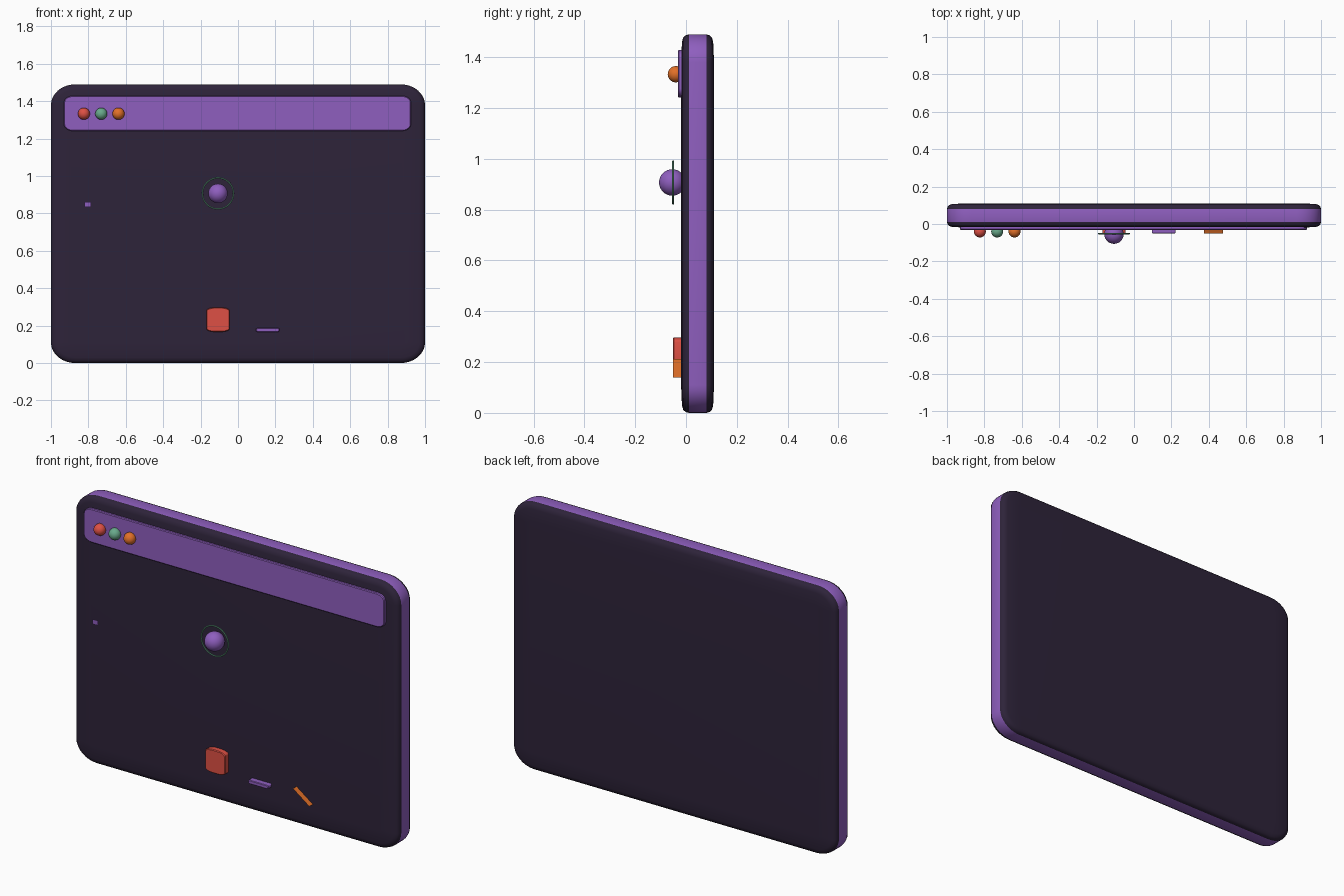
import bpy, bmesh, math

if "Cube" in bpy.data.objects:
    bpy.data.objects.remove(bpy.data.objects["Cube"])


def material(name, rgb):
    m = bpy.data.materials.new(name)
    m.diffuse_color = (*rgb, 1)
    m.use_nodes = True
    m.node_tree.nodes["Principled BSDF"].inputs["Base Color"].default_value = m.diffuse_color
    return m


DARK = material("dark", (0.027, 0.017, 0.042))
PURPLE = material("purple", (0.275, 0.114, 0.521))
RED = material("red", (0.73, 0.08, 0.058))
ORANGE = material("orange", (0.76, 0.162, 0.021))
GREEN = material("green", (0.14, 0.40, 0.26))


def smooth(ob, angle=35):
    bpy.ops.object.select_all(action='DESELECT')
    ob.select_set(True)
    bpy.context.view_layer.objects.active = ob
    bpy.ops.object.shade_smooth_by_angle(angle=math.radians(angle))


def finish(ob, name, mat):
    ob.name = ob.data.name = name
    ob.data.materials.append(mat)
    smooth(ob)
    return ob


def outline(w, h, rx, rz, seg=8):
    """Rounded rectangle with elliptical corners, in x and z."""
    pts = []
    for k, (sx, sz) in enumerate([(1, 1), (-1, 1), (-1, -1), (1, -1)]):
        for i in range(seg + 1):
            a = math.pi / 2 * (k + i / seg)
            pts.append((sx * (w / 2 - rx) + rx * math.cos(a),
                        sz * (h / 2 - rz) + rz * math.sin(a)))
    return pts


def slab(name, x, z, w, h, rx, rz, rings, mat, side=None):
    """Loft the outline through (y, inset) rings and cap both ends."""
    bm = bmesh.new()
    loops = []
    for y, d in rings:
        pts = outline(w - 2 * d, h - 2 * d, max(rx - d, 0.004), max(rz - d, 0.004))
        loops.append([bm.verts.new((x + px, y, z + pz)) for px, pz in pts])
    n = len(loops[0])
    for k, (a, b) in enumerate(zip(loops, loops[1:])):
        for i in range(n):
            f = bm.faces.new((a[i], a[(i + 1) % n], b[(i + 1) % n], b[i]))
            if side and k == len(rings) // 2 - 1:
                f.material_index = 1
    bm.faces.new(loops[0])
    bm.faces.new(loops[-1])
    bmesh.ops.recalc_face_normals(bm, faces=bm.faces)
    me = bpy.data.meshes.new(name)
    bm.to_mesh(me)
    bm.free()
    ob = bpy.data.objects.new(name, me)
    bpy.context.collection.objects.link(ob)
    finish(ob, name, mat)
    if side:
        me.materials.append(side)
    return ob


def ball(name, x, y, z, r, mat):
    bpy.ops.mesh.primitive_uv_sphere_add(segments=32, ring_count=16, radius=r, location=(x, y, z))
    return finish(bpy.context.object, name, mat)


# window panel: dark rounded faces with a purple band round the edge
half = [(0.0, 0.1), (0.003, 0.03), (0.008, 0.012), (0.017, 0.004), (0.03, 0.0)]
rings = [(-0.019 + t, d) for t, d in half] + [(0.11 - t, d) for t, d in reversed(half)]
slab("window_panel", 0, 0.745, 2.0, 1.49, 0.13, 0.11, rings, DARK, PURPLE)

# title bar
slab("title_bar", -0.003, 1.335, 1.855, 0.188, 0.05, 0.035,
     [(0.0, 0), (-0.028, 0), (-0.032, 0.004)], PURPLE)

# window buttons
for i, (label, mat) in enumerate([("red", RED), ("green", GREEN), ("orange", ORANGE)]):
    ball(label + "_button", -0.824 + 0.0925 * i, -0.04, 1.333, 0.032, mat)

# central orb and its ring
ball("orb", -0.107, -0.054, 0.907, 0.052, PURPLE)
bpy.ops.mesh.primitive_torus_add(location=(-0.107, -0.051, 0.907), rotation=(math.pi / 2, 0, 0),
                                 major_radius=0.083, minor_radius=0.004,
                                 major_segments=64, minor_segments=8)
finish(bpy.context.object, "orb_ring", GREEN)

# red block and purple dash
slab("red_block", -0.107, 0.232, 0.124, 0.131, 0.05, 0.018,
     [(0.0, 0), (-0.047, 0), (-0.051, 0.004)], RED)
slab("purple_dash", 0.159, 0.177, 0.124, 0.021, 0.012, 0.005,
     [(0.0, 0), (-0.048, 0), (-0.051, 0.003)], PURPLE)


def sheet(name, corners, mat):
    me = bpy.data.meshes.new(name)
    me.from_pydata(corners, [], [(0, 1, 2, 3)])
    ob = bpy.data.objects.new(name, me)
    bpy.context.collection.objects.link(ob)
    me.materials.append(mat)


# slanted orange ribbon, edge-on to the front
sheet("orange_ribbon", [(0.375, -0.051, 0.213), (0.475, -0.051, 0.14),
                        (0.475, 0.0, 0.14), (0.375, 0.0, 0.213)], ORANGE)

# small floating cursor tile
sheet("cursor_tile", [(-0.822, -0.11, 0.834), (-0.787, -0.11, 0.834),
                      (-0.787, -0.11, 0.861), (-0.822, -0.11, 0.861)], PURPLE)
